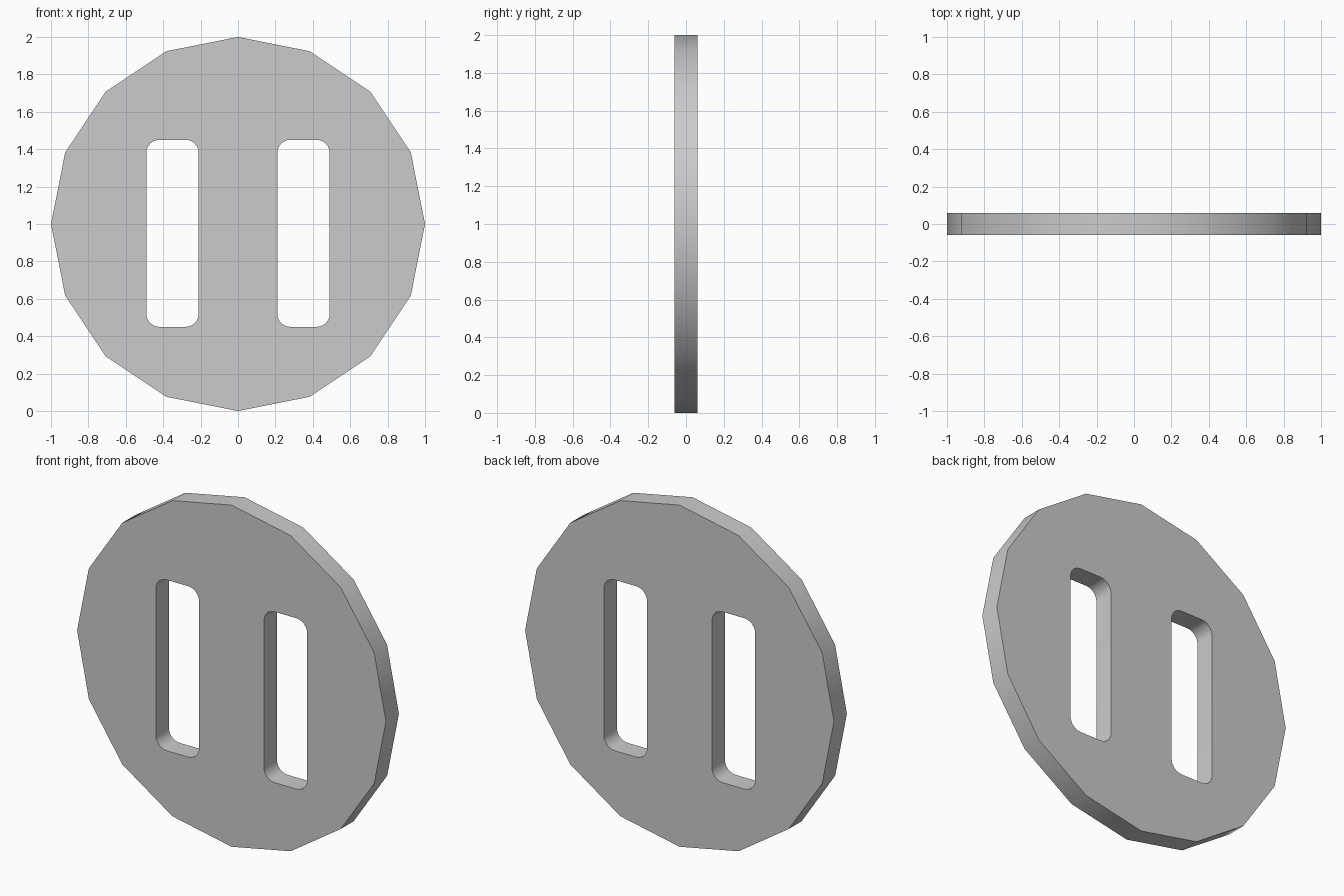
import bpy, bmesh
from math import cos, sin, pi, radians

if "Cube" in bpy.data.objects:
    bpy.data.objects.remove(bpy.data.objects["Cube"])

THICKNESS = 0.12
CENTRE_Z = 1.0


def add_loop(curve, points):
    spline = curve.splines.new('POLY')
    spline.points.add(len(points) - 1)
    for p, (x, z) in zip(spline.points, points):
        p.co = (x, z, 0, 1)
    spline.use_cyclic_u = True


def rounded_rect(cx, cz, w, h, r, steps=6):
    points = []
    for i, (sx, sz) in enumerate([(1, 1), (-1, 1), (-1, -1), (1, -1)]):
        for k in range(steps + 1):
            a = (i + k / steps) * pi / 2
            points.append((cx + sx * (w / 2 - r) + r * cos(a),
                           cz + sz * (h / 2 - r) + r * sin(a)))
    return points


# Flat profile: 16-sided disc outline with two rounded slots
curve = bpy.data.curves.new("disc_profile", 'CURVE')
curve.dimensions = '2D'
curve.fill_mode = 'BOTH'
curve.extrude = THICKNESS / 2
add_loop(curve, [(cos(i * pi / 8), CENTRE_Z + sin(i * pi / 8)) for i in range(16)])
for side in (-1, 1):
    add_loop(curve, rounded_rect(side * 0.35, 0.95, 0.28, 1.0, 0.07))

disc = bpy.data.objects.new("slotted_disc", curve)
bpy.context.collection.objects.link(disc)
disc.rotation_euler.x = pi / 2
bpy.context.view_layer.objects.active = disc
disc.select_set(True)
bpy.ops.object.convert(target='MESH')
disc = bpy.context.object
bpy.ops.object.transform_apply(location=False, rotation=True, scale=False)

# Weld faces to the rim and make the outside consistent
bm = bmesh.new()
bm.from_mesh(disc.data)
bmesh.ops.remove_doubles(bm, verts=bm.verts, dist=0.0005)
bmesh.ops.recalc_face_normals(bm, faces=bm.faces)
bm.to_mesh(disc.data)
bm.free()

# Smooth rim and slot corners, crisp face edges
bpy.ops.object.shade_smooth_by_angle(angle=radians(30))
